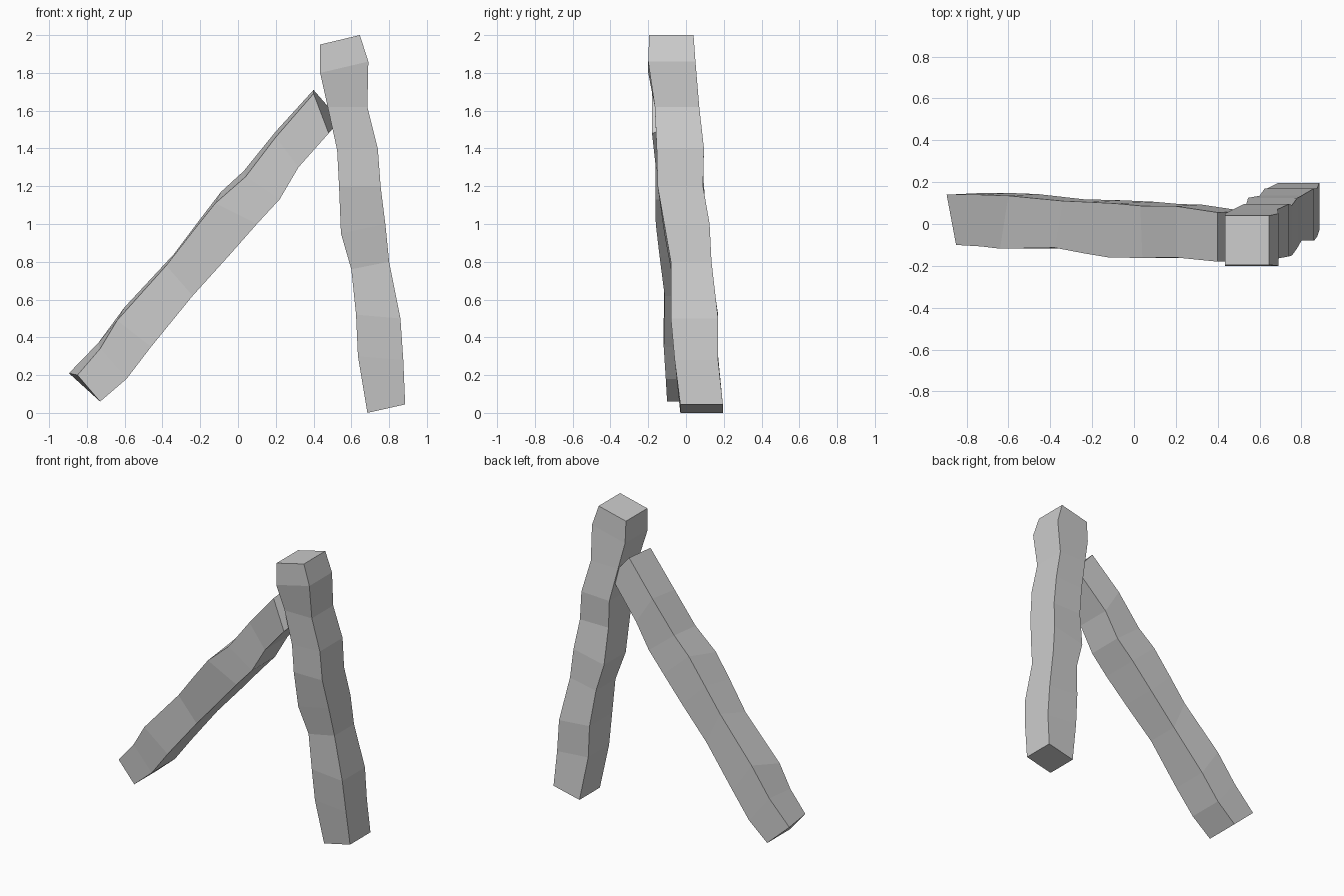
import bpy, bmesh


def hewn_beam(name, rings):
    """Skin a list of four-cornered rings into a closed flat-shaded beam."""
    bm = bmesh.new()
    loops = [[bm.verts.new(p) for p in ring] for ring in rings]
    for a, b in zip(loops, loops[1:]):
        for i in range(4):
            j = (i + 1) % 4
            bm.faces.new((a[i], a[j], b[j], b[i]))
    bm.faces.new(loops[0][::-1])
    bm.faces.new(loops[-1])
    bmesh.ops.recalc_face_normals(bm, faces=bm.faces)
    mesh = bpy.data.meshes.new(name)
    bm.to_mesh(mesh)
    bm.free()
    obj = bpy.data.objects.new(name, mesh)
    bpy.context.collection.objects.link(obj)
    return obj


# Upright post: left z, right z, left x, right x, front y, back y
post = [
    (0.00, 0.045, 0.685, 0.885, -0.03, 0.195),
    (0.30, 0.28, 0.635, 0.875, -0.06, 0.17),
    (0.52, 0.50, 0.625, 0.86, -0.08, 0.17),
    (0.76, 0.80, 0.60, 0.80, -0.08, 0.135),
    (0.95, 1.00, 0.545, 0.78, -0.115, 0.125),
    (1.20, 1.20, 0.535, 0.755, -0.15, 0.09),
    (1.39, 1.40, 0.525, 0.74, -0.155, 0.095),
    (1.62, 1.62, 0.475, 0.685, -0.165, 0.07),
    (1.80, 1.86, 0.435, 0.69, -0.20, 0.05),
    (1.95, 2.00, 0.435, 0.645, -0.195, 0.04),
]
hewn_beam("upright_post", [
    [(x0, y0, z0), (x1, y0, z1), (x1, y1, z1), (x0, y1, z0)]
    for z0, z1, x0, x1, y0, y1 in post])

# Leaning beam: front top x z, back top x z, underside x z, front y, back y
lean = [
    (-0.85, 0.20, -0.895, 0.21, -0.73, 0.06, -0.10, 0.14),
    (-0.73, 0.34, -0.74, 0.37, -0.59, 0.18, -0.107, 0.14),
    (-0.64, 0.49, -0.60, 0.56, -0.46, 0.35, -0.118, 0.135),
    (-0.38, 0.78, -0.34, 0.84, -0.24, 0.62, -0.113, 0.11),
    (-0.24, 0.96, -0.22, 1.00, -0.05, 0.83, -0.14, 0.105),
    (-0.12, 1.11, -0.09, 1.17, 0.10, 1.00, -0.16, 0.098),
    (0.04, 1.25, 0.03, 1.28, 0.22, 1.13, -0.162, 0.087),
    (0.20, 1.46, 0.20, 1.49, 0.32, 1.30, -0.16, 0.085),
    (0.40, 1.69, 0.40, 1.71, 0.48, 1.48, -0.18, 0.055),
]
rings = [
    [(fx, y0, fz), (lx, y0, lz), (lx, y1 + 0.008, lz), (bx, y1, bz)]
    for fx, fz, bx, bz, lx, lz, y0, y1 in lean]
# The end cap is skewed so its back corner sinks into the post
rings[-1][2] = (0.54, 0.06, 1.55)
hewn_beam("leaning_beam", rings)
